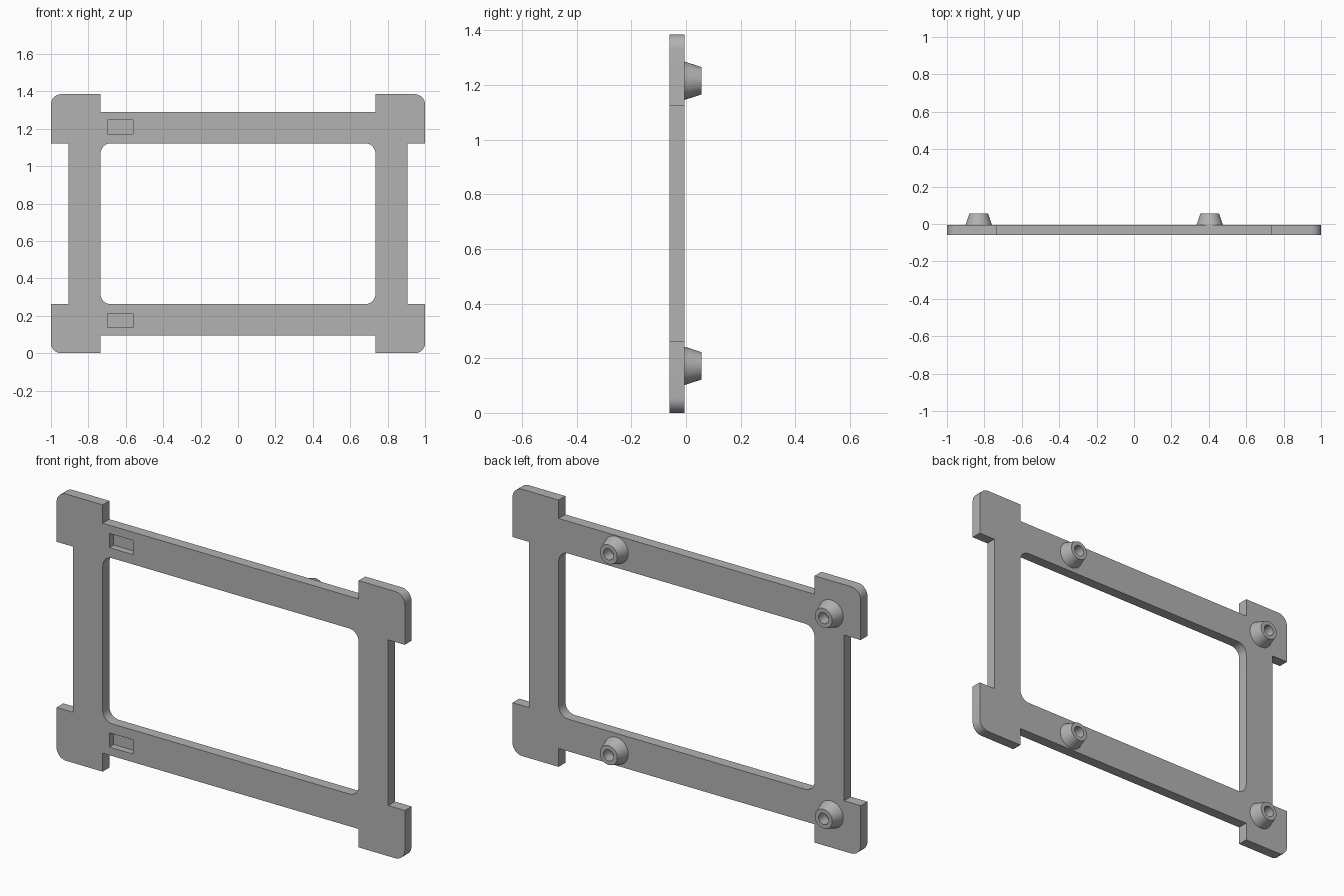
import bpy, bmesh
from math import sin, cos, pi
from mathutils import Vector

cube = bpy.data.objects.get("Cube")
if cube:
    bpy.data.objects.remove(cube, do_unlink=True)

HEIGHT = 1.385
MID = HEIGHT / 2
FRONT, BACK = -0.06, -0.005

grey = bpy.data.materials.new("plain_grey")
grey.use_nodes = True
colour = (0.45, 0.45, 0.45, 1)
grey.diffuse_color = colour
grey.node_tree.nodes["Principled BSDF"].inputs["Base Color"].default_value = colour


def make_object(name, bm):
    bmesh.ops.recalc_face_normals(bm, faces=bm.faces)
    mesh = bpy.data.meshes.new(name)
    bm.to_mesh(mesh)
    bm.free()
    mesh.materials.append(grey)
    obj = bpy.data.objects.new(name, mesh)
    bpy.context.collection.objects.link(obj)
    return obj


def prism(name, outline, y0, y1):
    """Extrude an (x, z) outline from y0 to y1."""
    bm = bmesh.new()
    face = bm.faces.new([bm.verts.new((x, y0, z)) for x, z in outline])
    grown = bmesh.ops.extrude_face_region(bm, geom=[face])["geom"]
    moved = [v for v in grown if isinstance(v, bmesh.types.BMVert)]
    bmesh.ops.translate(bm, verts=moved, vec=(0, y1 - y0, 0))
    return make_object(name, bm)


def arc(x, z, r, steps=8):
    """Rounded upper-right corner ending at (x, z)."""
    angles = [pi / 2 * i / steps for i in range(steps + 1)]
    return [(x - r + r * cos(a), z - r + r * sin(a)) for a in angles]


def mirror_quarter(points):
    """Repeat an upper-right quarter outline in all four quarters."""
    half = points + [(-x, z) for x, z in reversed(points)]
    whole = half + [(x, -z) for x, z in reversed(half)]
    return [(x, z + MID) for x, z in whole]


def cut(target, cutter):
    mod = target.modifiers.new(cutter.name, "BOOLEAN")
    mod.operation = "DIFFERENCE"
    mod.solver = "EXACT"
    mod.object = cutter
    cutter.hide_render = True
    cutter.hide_set(True)
    cutter.display_type = "WIRE"


def smooth(obj):
    bpy.ops.object.select_all(action="DESELECT")
    obj.select_set(True)
    bpy.context.view_layer.objects.active = obj
    bpy.ops.object.shade_smooth_by_angle(angle=pi / 6)


# Frame plate with projecting corner tabs
quarter = [(0.905, 0.43), (1, 0.43)] + arc(1, MID, 0.055)
quarter += [(0.735, MID), (0.735, 0.597)]
frame = prism("frame_plate", mirror_quarter(quarter), FRONT, BACK)

# Rounded central opening
opening = prism("opening_cutter", mirror_quarter(arc(0.735, 0.43, 0.055)), -0.2, 0.2)
cut(frame, opening)

# Blind rectangular pockets in the front
for label, z in (("lower", 0.175), ("upper", 1.21)):
    x0, x1, h = -0.697, -0.562, 0.037
    box = [(x0, z - h), (x1, z - h), (x1, z + h), (x0, z + h)]
    cut(frame, prism(label + "_pocket_cutter", box, -0.2, -0.025))

# Apply the cuts and remove the helpers
bpy.context.view_layer.objects.active = frame
frame.select_set(True)
for mod in list(frame.modifiers):
    cutter = mod.object
    bpy.ops.object.modifier_apply(modifier=mod.name)
    bpy.data.objects.remove(cutter, do_unlink=True)
smooth(frame)

# Tapered hollow standoffs on the back
PROFILE = [(0.07, BACK), (0.05, 0.057), (0.029, 0.057), (0.029, 0.0), (0, 0.0)]


def standoff(name, x, z):
    bm = bmesh.new()
    verts = [bm.verts.new((x + r, y, z)) for r, y in PROFILE]
    edges = [bm.edges.new(pair) for pair in zip(verts, verts[1:])]
    bmesh.ops.spin(bm, geom=verts + edges, cent=(x, 0, z), axis=(0, 1, 0),
                   angle=2 * pi, steps=40)
    bmesh.ops.remove_doubles(bm, verts=bm.verts, dist=0.0005)
    obj = make_object(name, bm)
    # Face the outer cone away from its axis
    side = max(obj.data.polygons, key=lambda p: p.area)
    if side.normal.dot(side.center - Vector((x, side.center.y, z))) < 0:
        obj.data.flip_normals()
    smooth(obj)


for row, z in (("lower", 0.172), ("upper", 1.215)):
    for column, x in (("right", -0.83), ("left", 0.405)):
        standoff(f"{row}_{column}_standoff", x, z)
